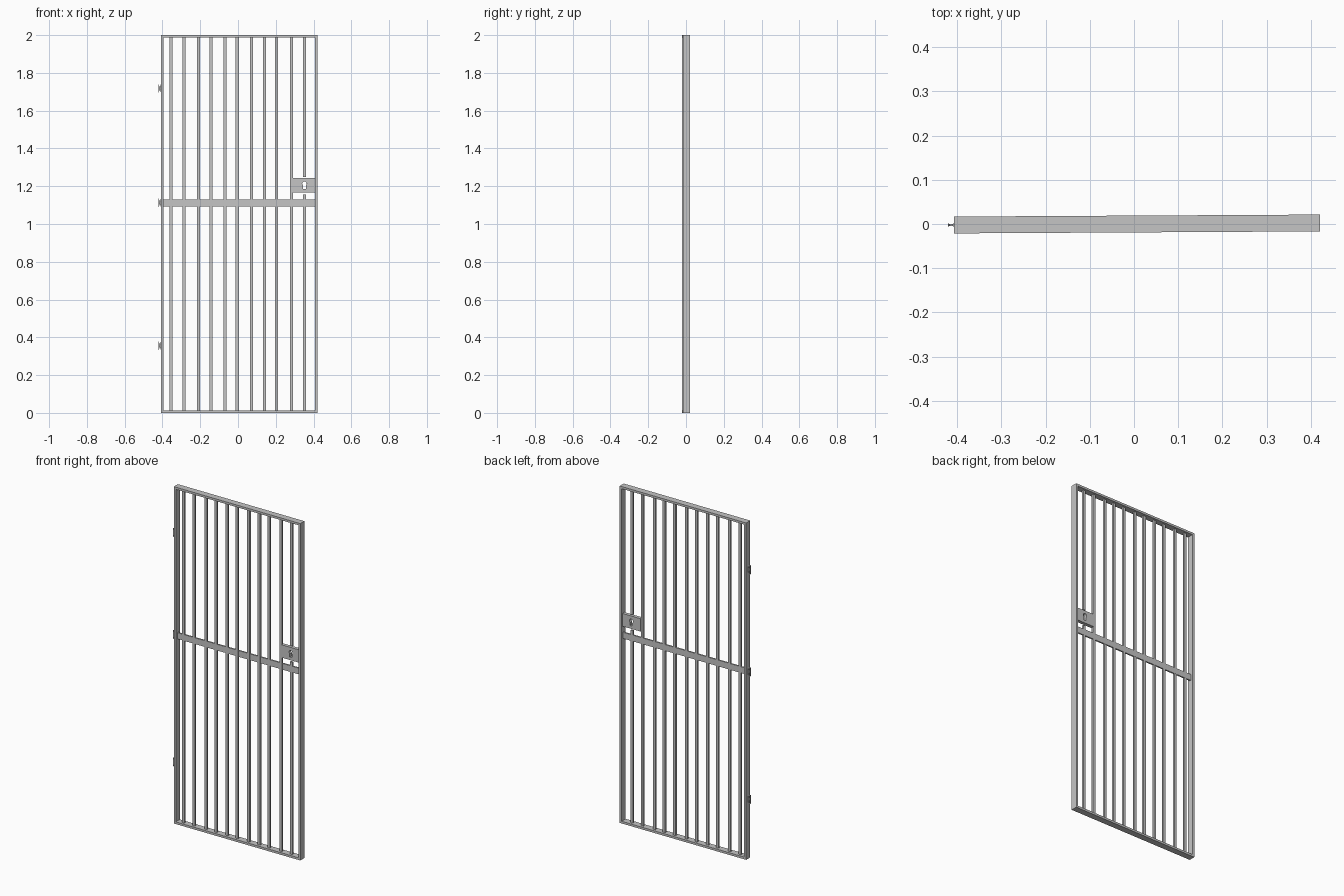
import bpy
import bmesh
from math import atan2
from mathutils import Matrix, Vector

old = bpy.data.objects.get("Cube")
if old:
    bpy.data.objects.remove(old, do_unlink=True)

steel = bpy.data.materials.new("grey_steel")
steel.use_nodes = True
GREY = (0.56, 0.56, 0.56, 1)
steel.diffuse_color = GREY
steel.node_tree.nodes["Principled BSDF"].inputs["Base Color"].default_value = GREY

# The gate hangs very slightly open, turned about its middle
SWING = Matrix.Rotation(atan2(0.0045, 0.82), 4, 'Z')


def finish(name, bm):
    bmesh.ops.recalc_face_normals(bm, faces=bm.faces)
    mesh = bpy.data.meshes.new(name)
    bm.to_mesh(mesh)
    bm.free()
    mesh.materials.append(steel)
    obj = bpy.data.objects.new(name, mesh)
    bpy.context.collection.objects.link(obj)
    obj.matrix_world = SWING
    return obj


def box(name, x0, x1, z0, z1, depth, y=0):
    bm = bmesh.new()
    bmesh.ops.create_cube(bm, size=1)
    for v in bm.verts:
        v.co = Vector(((x0 + x1) / 2 + v.co.x * (x1 - x0), y + v.co.y * depth,
                       (z0 + z1) / 2 + v.co.z * (z1 - z0)))
    return finish(name, bm)


# Outer frame
L, R, T, DEPTH = -0.407, 0.421, 0.013, 0.038
box("frame_right_post", L, L + T, 0, 2, DEPTH)
box("frame_left_post", R - T, R, 0, 2, DEPTH)
box("frame_top_rail", L + T, R - T, 2 - T, 2, DEPTH)
box("frame_bottom_rail", L + T, R - T, 0, T, DEPTH)

# Upright bars; the last one is broken around the lock
BAR, BAR_DEPTH = 0.008, 0.011
bars = [-0.355, -0.287, -0.208, -0.142, -0.07, -0.004, 0.072, 0.141, 0.205, 0.284]
for i, x in enumerate(bars):
    box(f"bar_{i + 1}", x - BAR, x + BAR, T, 2 - T, BAR_DEPTH)
LOCK_X = 0.352
box("lock_bar_upper", LOCK_X - BAR, LOCK_X + BAR, 1.25, 2 - T, BAR_DEPTH)
box("lock_bar_lower", LOCK_X - BAR, LOCK_X + BAR, T, 1.155, BAR_DEPTH)

# Cross rail, set just behind the front of the bars
box("cross_rail", L + T, R - T, 1.093, 1.13, 0.009, 0.0015)

# Lock case with a keyhole cut through it
lock = box("lock_case", 0.291, R - T, 1.167, 1.243, 0.02)
slot = box("keyhole_slot_cutter", LOCK_X - 0.007, LOCK_X + 0.007, 1.184, 1.213, 0.1)
bm = bmesh.new()
bmesh.ops.create_cone(bm, cap_ends=True, segments=16, radius1=0.012, radius2=0.012, depth=0.1,
                      matrix=Matrix.Translation((LOCK_X, 0, 1.213)) @ Matrix.Rotation(1.5708, 4, 'X'))
hole = finish("keyhole_round_cutter", bm)
for cutter in (slot, hole):
    cut = lock.modifiers.new("keyhole", 'BOOLEAN')
    cut.operation = 'DIFFERENCE'
    cut.solver = 'EXACT'
    cut.object = cutter
    cutter.hide_render = True
    cutter.hide_set(True)

# Hinges: small bow-tie blocks pinched in the middle
for name, z in (("lower", 0.355), ("middle", 1.112), ("upper", 1.718)):
    bm = bmesh.new()
    rings = []
    for x, y, h in ((-0.421, 0.004, 0.026), (-0.414, 0.001, 0.005), (L, 0.004, 0.026)):
        rings.append([bm.verts.new((x, sy * y, z + sz * h))
                      for sy, sz in ((-1, -1), (1, -1), (1, 1), (-1, 1))])
    for a, b in zip(rings, rings[1:]):
        for k in range(4):
            n = (k + 1) % 4
            bm.faces.new((a[k], a[n], b[n], b[k]))
    bm.faces.new(rings[0])
    bm.faces.new(rings[-1])
    finish(f"hinge_{name}", bm)
